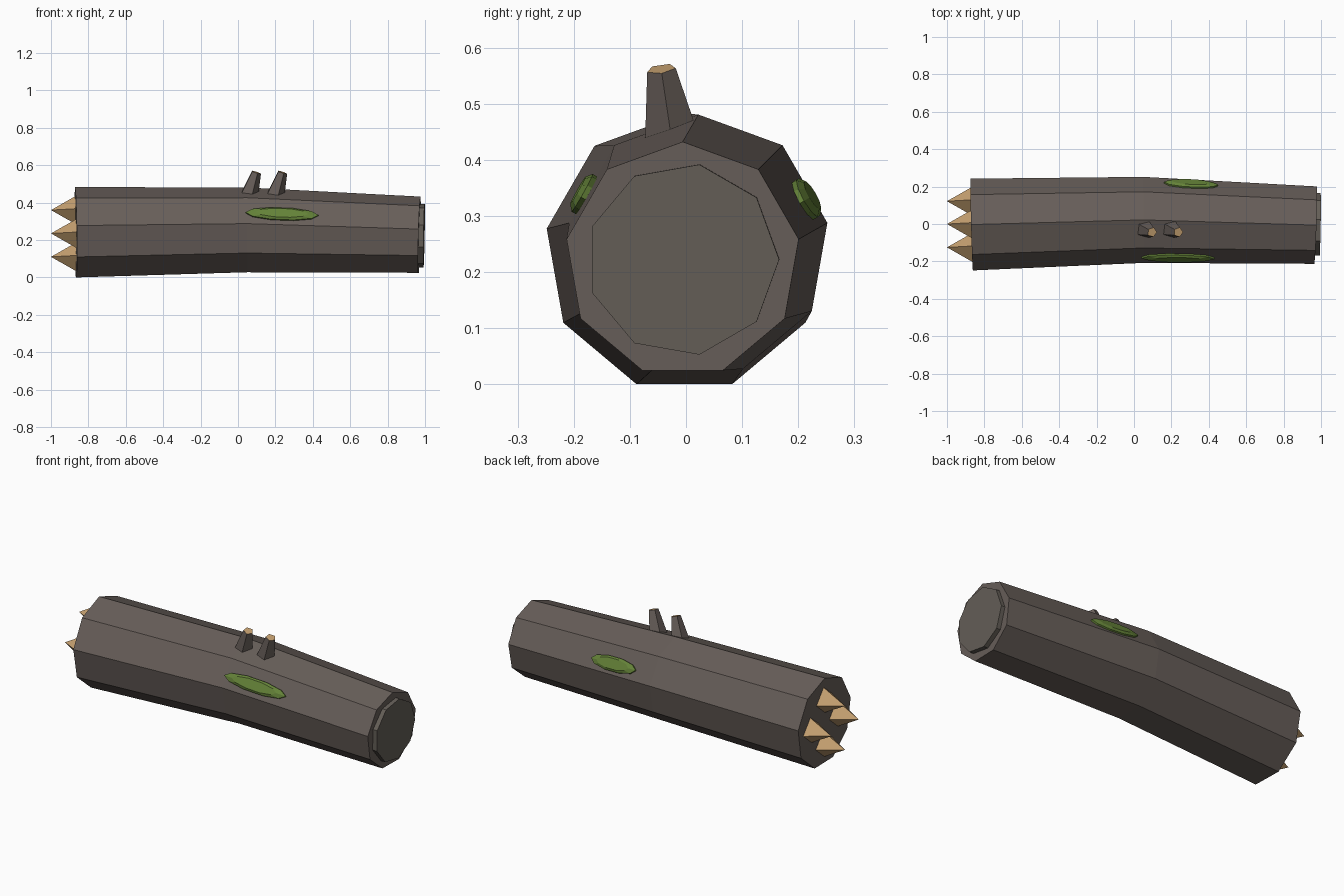
import bpy, bmesh, math
from mathutils import Vector, Matrix

if "Cube" in bpy.data.objects:
    bpy.data.objects.remove(bpy.data.objects["Cube"])


def material(name, hex_code):
    def lin(c):
        return c / 12.92 if c <= 0.04045 else ((c + 0.055) / 1.055) ** 2.4
    m = bpy.data.materials.new(name)
    rgb = [lin(int(hex_code[i:i + 2], 16) / 255) for i in (0, 2, 4)]
    m.diffuse_color = (*rgb, 1)
    m.use_nodes = True
    m.node_tree.nodes["Principled BSDF"].inputs["Base Color"].default_value = m.diffuse_color
    return m


BARK = material("bark brown", "675e59")
END = material("end grain grey", "645e57")
WOOD = material("cut wood tan", "c6a171")
MOSS = material("moss green", "648238")


def finish(name, bm, *mats):
    bmesh.ops.recalc_face_normals(bm, faces=bm.faces)
    me = bpy.data.meshes.new(name)
    bm.to_mesh(me)
    bm.free()
    for m in mats:
        me.materials.append(m)
    ob = bpy.data.objects.new(name, me)
    bpy.context.collection.objects.link(ob)
    return ob


def frustum(name, p0, p1, r0, r1, sides, phase, mats, tip_mat=0):
    """Tapered prism from p0 to p1; the far cap may use another material."""
    p0, p1 = Vector(p0), Vector(p1)
    axis = (p1 - p0).normalized()
    ref = Vector((0, 0, 1)) if abs(axis.z) < 0.7 else Vector((1, 0, 0))
    v = (ref - axis * ref.dot(axis)).normalized()
    u = v.cross(axis)
    bm = bmesh.new()
    rings = []
    for p, r in ((p0, r0), (p1, r1)):
        if r == 0:
            rings.append([bm.verts.new(p)] * sides)
            continue
        rings.append([bm.verts.new(p + r * (u * math.cos(a) + v * math.sin(a)))
                      for a in (phase + math.tau * i / sides for i in range(sides))])
    bm.faces.new(rings[0])
    a, b = rings
    for i in range(sides):
        j = (i + 1) % sides
        bm.faces.new((a[i], a[j], b[i]) if r1 == 0 else (a[i], a[j], b[j], b[i]))
    if r1:
        bm.faces.new(b).material_index = tip_mat
    return finish(name, bm, *mats)


# Log: nine-sided, slightly bent, tapering to the right
# (x, centre y, centre z, radius, y slope, z slope of the end plane)
STATIONS = [(-0.868, -0.003, 0.234, 0.249, 0.027, 0.013),
            (0.05, 0.022, 0.247, 0.2335, 0, 0),
            (0.97, -0.006, 0.222, 0.21, -0.03, -0.027)]
bm = bmesh.new()
rings = []
for x, cy, cz, r, sy, sz in STATIONS:
    ring = []
    for i in range(9):
        a = math.radians(90 + 40 * i)
        dy, dz = r * math.cos(a), r * math.sin(a)
        ring.append(bm.verts.new((x - dy * sy - dz * sz, cy + dy, cz + dz)))
    rings.append(ring)
for a, b in zip(rings, rings[1:]):
    for i in range(9):
        j = (i + 1) % 9
        bm.faces.new((a[i], a[j], b[j], b[i]))
bm.faces.new(rings[0])
bm.faces.new(rings[-1])
finish("log", bm, BARK)

# Raised disc on the right end
frustum("end_disc", (0.94, -0.005, 0.223), (0.995, -0.006, 0.222),
        0.172, 0.172, 9, 0, [END])

# Four splinter spikes on the left end, in a diamond
for i, (y, z) in enumerate([(0.122, 0.235), (0, 0.36), (-0.125, 0.235), (0, 0.11)]):
    frustum(f"spike_{i + 1}", (-0.86, y, z), (-1, y, z),
            0.08, 0, 4, 0.1, [WOOD])

# Two branch stubs with pale cut tops
for i in range(2):
    x = 0.055 + 0.14 * i
    frustum(f"branch_stub_{i + 1}", (x, -0.024, 0.43), (x + 0.042, -0.044, 0.562),
            0.053, 0.027, 5, 0.3, [BARK, WOOD], 1)


def moss(name, x, angle, half_len, half_wid, shift, lift):
    """Flat elongated patch lying on one side face of the log."""
    a, b = STATIONS[1], STATIONS[2]
    t = (x - a[0]) / (b[0] - a[0])
    n = Vector((0, math.cos(angle), math.sin(angle)))
    tan = Vector((0, -n.z, n.y)) if n.y > 0 else Vector((0, n.z, -n.y))

    def face_centre(s):
        x_, cy, cz, r = (s_a + (s_b - s_a) * s for s_a, s_b in zip(a[:4], b[:4]))
        return Vector((x_, cy, cz)) + n * r * math.cos(math.radians(20))

    along = (face_centre(1) - face_centre(0)).normalized()
    nor = along.cross(tan).normalized()
    if nor.dot(n) < 0:
        nor = -nor
    c = face_centre(t) + tan * shift
    bm = bmesh.new()
    rings = []
    for scale, h in ((1.0, -0.01), (1.0, lift * 0.5), (0.72, lift)):
        rings.append([bm.verts.new(c + nor * h
                                   + along * half_len * scale * math.cos(math.tau * k / 10)
                                   + tan * half_wid * scale * math.sin(math.tau * k / 10))
                      for k in range(10)])
    for p, q in zip(rings, rings[1:]):
        for k in range(10):
            j = (k + 1) % 10
            bm.faces.new((p[k], p[j], q[j], q[k]))
    bm.faces.new(rings[0])
    bm.faces.new(rings[-1])
    finish(name, bm, MOSS)


# Moss patches on the front and back upper faces
moss("front_moss", 0.235, math.radians(150), 0.195, 0.038, -0.015, 0.018)
moss("back_moss", 0.305, math.radians(30), 0.145, 0.04, -0.022, 0.018)
